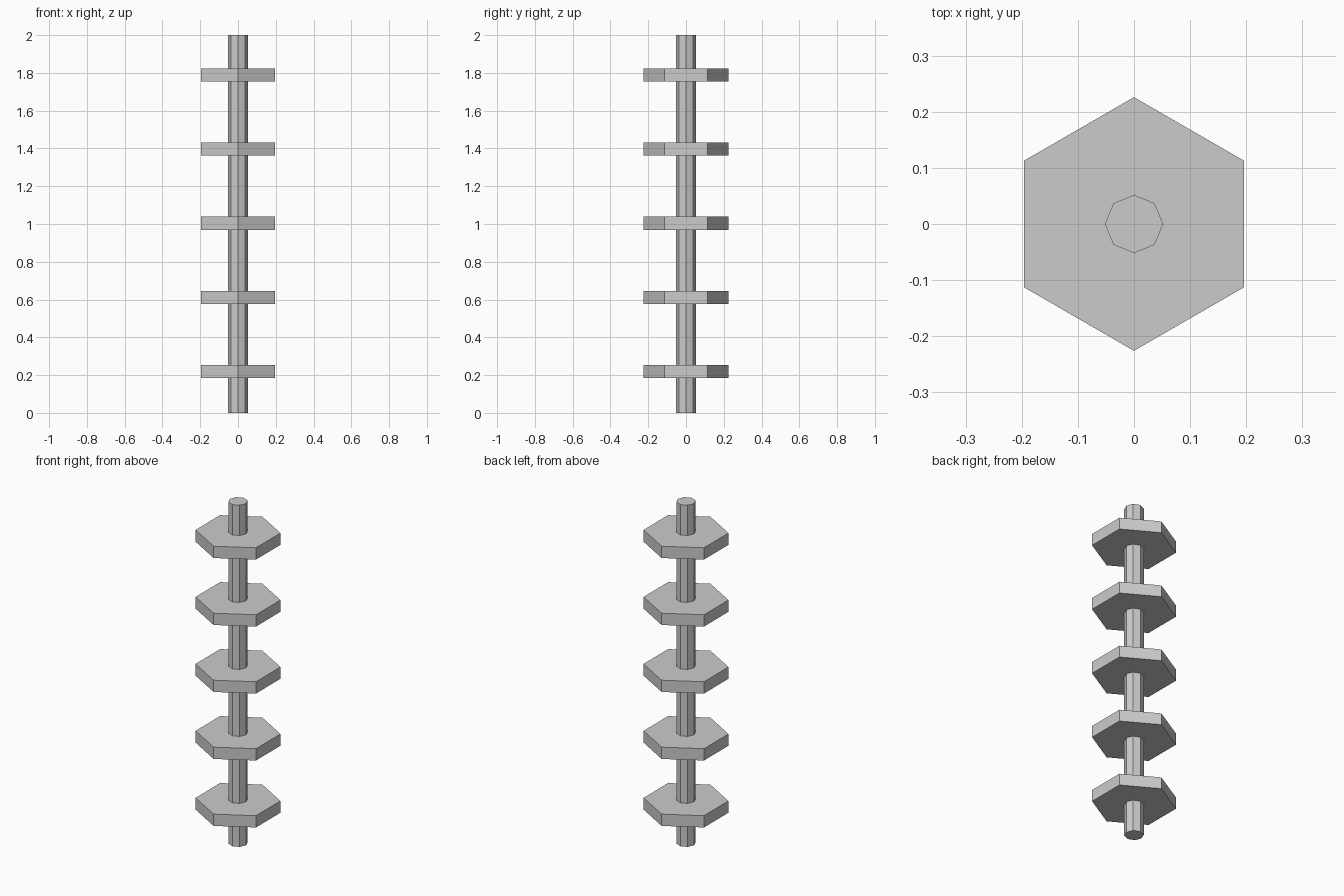
import bpy

if "Cube" in bpy.data.objects:
    bpy.data.objects.remove(bpy.data.objects["Cube"])


def prism(name, sides, radius, height, z):
    """Upright flat-shaded prism centred on the z axis, a corner facing +y."""
    bpy.ops.mesh.primitive_cylinder_add(
        vertices=sides, radius=radius, depth=height, location=(0, 0, z))
    obj = bpy.context.object
    obj.name = name
    return obj


# Central octagonal rod
prism("rod", 8, 0.052, 2.0, 1.0)

# Five evenly spaced hexagonal plates
for i in range(5):
    prism(f"hex_plate_{i + 1}", 6, 0.226, 0.069, 0.22 + 0.392 * i)
